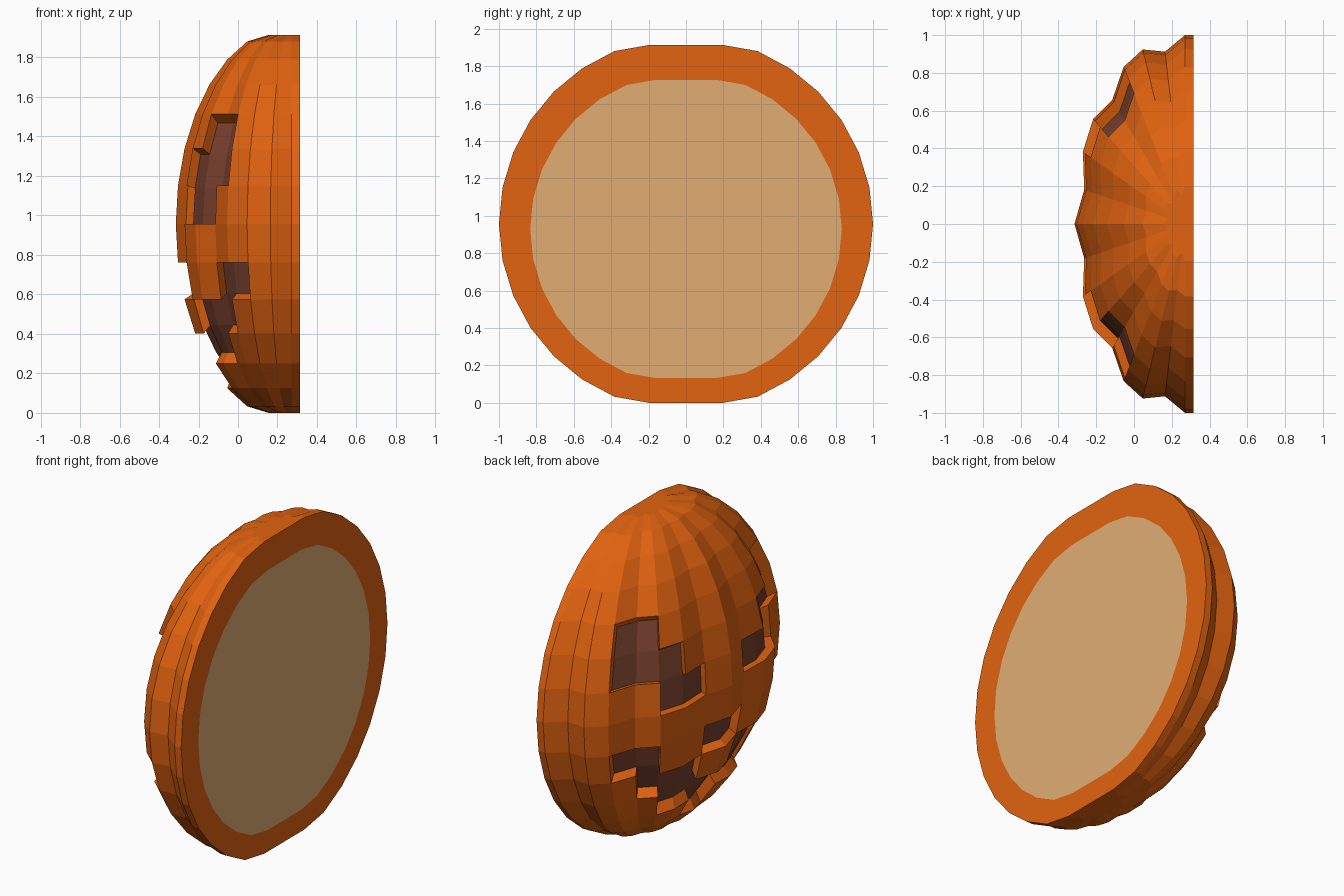
import bpy, bmesh
from math import sin, cos, pi

cube = bpy.data.objects.get("Cube")
if cube:
    bpy.data.objects.remove(cube)


def material(name, rgb):
    m = bpy.data.materials.new(name)
    m.use_nodes = True
    m.diffuse_color = (*rgb, 1)
    m.node_tree.nodes["Principled BSDF"].inputs["Base Color"].default_value = (*rgb, 1)
    return m


ORANGE = material("pumpkin_orange", (0.76, 0.125, 0.005))
BROWN = material("carved_brown", (0.19, 0.052, 0.027))
TAN = material("backing_tan", (0.75, 0.42, 0.175))

STEP = pi / 16            # angle of one rib facet and of one ring
MID, BASE_X, BACK_X = 0.957, 0.27, 0.314
DEPTH = 0.585             # squash of the dome along x
FLOOR = 0.92              # carved floor, as a share of the shell


def finish(name, bm, mats):
    bmesh.ops.remove_doubles(bm, verts=bm.verts, dist=0.0001)
    bmesh.ops.recalc_face_normals(bm, faces=bm.faces)
    me = bpy.data.meshes.new(name)
    bm.to_mesh(me)
    bm.free()
    for m in mats:
        me.materials.append(m)
    ob = bpy.data.objects.new(name, me)
    bpy.context.collection.objects.link(ob)
    return ob


def height(j):
    return max(-MID, min(MID, cos(j * STEP)))


def shell_point(j, k, scale=1.0):
    """Point on the ribbed half dome: ring j from the top, rib line k."""
    r = sin(j * STEP) * scale
    if abs(k) % 3 == 1:                       # groove lines
        r *= 0.8 if j in (1, 15) else 0.93
    return (BASE_X - DEPTH * r * cos(k * STEP),
            r * sin(k * STEP), MID + height(j) * scale)


# Carved cells per ring: spans of rib lines for eyes, nose and toothed mouth
SPANS = {
    5: [(3, 5), (-5, -3)],
    6: [(2, 5), (-5, -2)],
    7: [(1, 3), (-4, -1)],
    9: [(-1, 1), (3, 5), (-6, -4)],
    10: [(1, 4), (-5, -1)],
    11: [(-4, 3)],
    12: [(-1, 1)],
}
carved = {(j, k) for j, spans in SPANS.items() for a, b in spans for k in range(a, b)}

# Ribbed shell with sunken carvings
bm = bmesh.new()


def face(points, mat=0):
    f = bm.faces.new([bm.verts.new(p) for p in points])
    f.material_index = mat


for j in range(1, 15):
    for k in range(-8, 8):
        corners = [(j, k), (j + 1, k), (j + 1, k + 1), (j, k + 1)]
        if (j, k) not in carved:
            face([shell_point(*c) for c in corners])
            continue
        face([shell_point(*c, FLOOR) for c in corners], 1)
        neighbours = [(j, k - 1), (j + 1, k), (j, k + 1), (j - 1, k)]
        for i, n in enumerate(neighbours):
            if n not in carved:               # cut edge of the rind
                a, b = corners[i], corners[(i + 1) % 4]
                face([shell_point(*a), shell_point(*b),
                      shell_point(*b, FLOOR), shell_point(*a, FLOOR)])

# Flat top and bottom caps
for j in (1, 15):
    face([shell_point(j, k) for k in range(-8, 9)])
finish("carved_shell", bm, [ORANGE, BROWN])

# Flat back plate: orange edge and rim, tan centre
bm = bmesh.new()
outline = [(s * sin(j * STEP), height(j))
           for s, rings in ((1, range(1, 16)), (-1, range(15, 0, -1))) for j in rings]


def loop(x, scale, mid):
    return [(x, y * scale, mid + z * scale) for y, z in outline]


front, back = loop(BASE_X, 1, MID), loop(BACK_X, 1, MID)
inner = loop(BACK_X, 0.833, 0.93)
count = len(outline)
for i in range(count):
    n = (i + 1) % count
    face([front[i], front[n], back[n], back[i]])
    face([back[i], back[n], inner[n], inner[i]])
face(inner, 1)
finish("back_plate", bm, [ORANGE, TAN])
